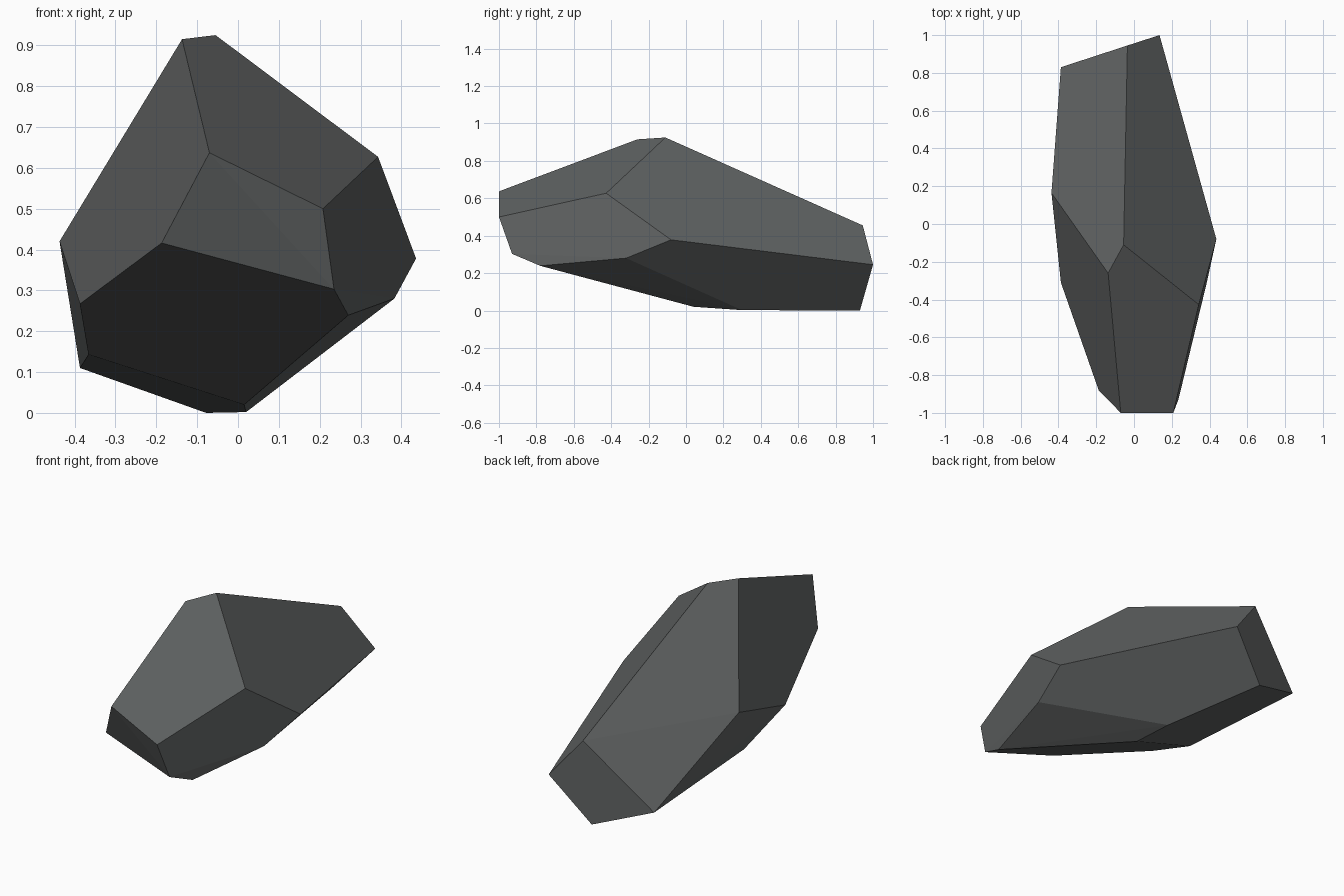
import bpy, bmesh, math

if "Cube" in bpy.data.objects:
    bpy.data.objects.remove(bpy.data.objects["Cube"])

# Rock corners, grouped by region; the rock is their convex hull
crest = [(-0.137, -0.26, 0.915), (-0.055, -0.11, 0.925)]
front = [(-0.07, -1.0, 0.637), (0.208, -1.0, 0.50), (-0.187, -0.88, 0.416),
         (0.235, -0.93, 0.303), (0.27, -0.78, 0.239)]
right = [(0.343, -0.427, 0.627), (0.436, -0.08, 0.378), (0.383, -0.32, 0.28)]
left = [(-0.437, 0.165, 0.42), (-0.387, -0.31, 0.267), (-0.366, 0.018, 0.143)]
back = [(-0.035, 0.945, 0.455), (0.135, 1.0, 0.245), (-0.387, 0.83, 0.11)]
base = [(-0.078, 0.93, 0.0), (0.02, 0.30, 0.002), (0.015, 0.04, 0.02)]

bm = bmesh.new()
for co in crest + front + right + left + back + base:
    bm.verts.new(co)
bmesh.ops.convex_hull(bm, input=bm.verts)

# Merge the nearly coplanar triangles into flat facets
bmesh.ops.dissolve_limit(bm, angle_limit=math.radians(2.0),
                         verts=bm.verts, edges=bm.edges)
bmesh.ops.recalc_face_normals(bm, faces=bm.faces)

mesh = bpy.data.meshes.new("rock")
bm.to_mesh(mesh)
bm.free()

# Single dark stone colour
stone = bpy.data.materials.new("dark grey stone")
stone.diffuse_color = (0.118, 0.125, 0.125, 1.0)
stone.use_nodes = True
stone.node_tree.nodes["Principled BSDF"].inputs["Base Color"].default_value = stone.diffuse_color
mesh.materials.append(stone)

rock = bpy.data.objects.new("rock", mesh)
bpy.context.collection.objects.link(rock)
